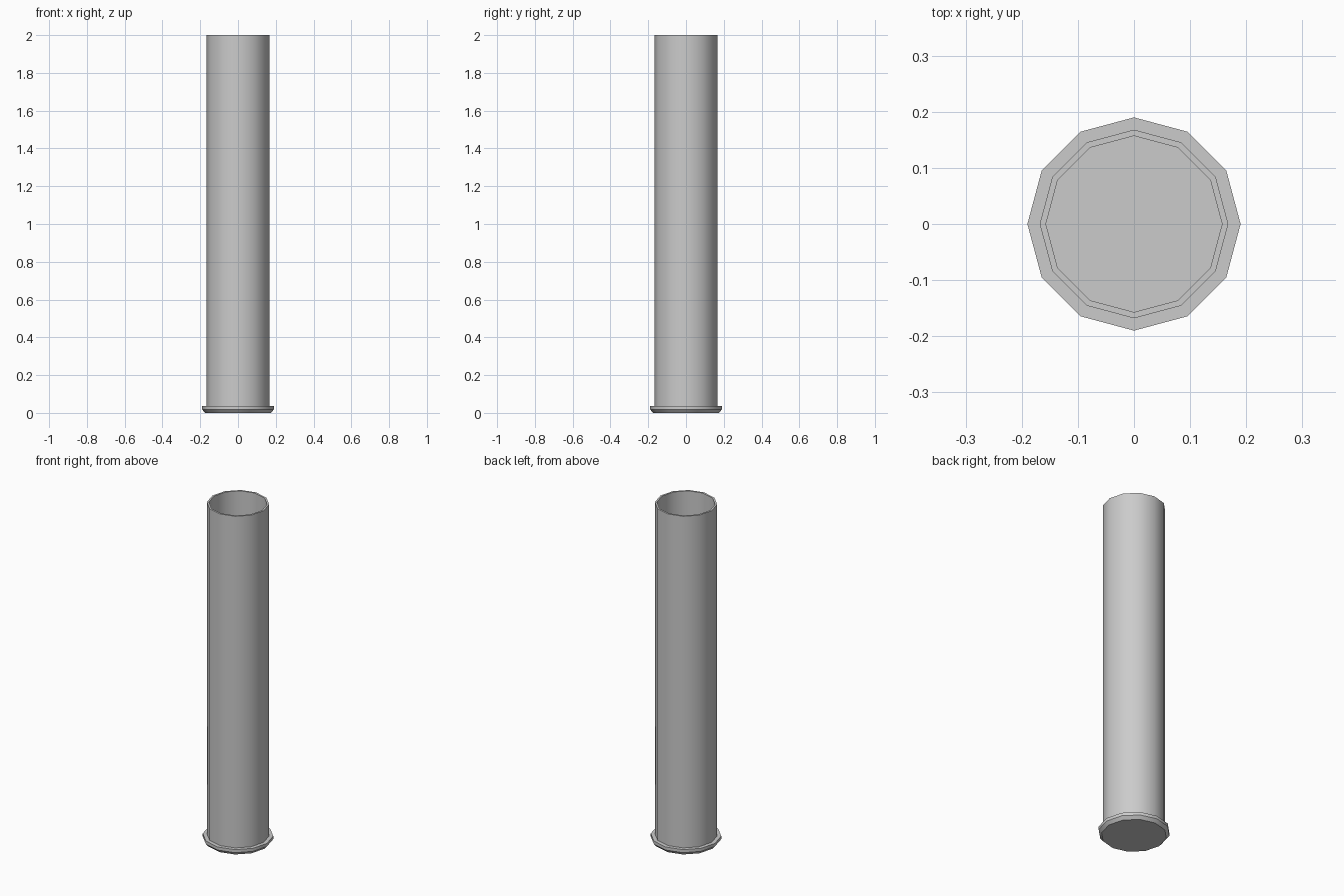
import bpy, bmesh
from math import cos, sin, pi, radians

if "Cube" in bpy.data.objects:
    bpy.data.objects.remove(bpy.data.objects["Cube"])

SIDES = 12

# Profile from bottom centre outwards, up the wall and down the bore (radius, z)
PROFILE = [(0.174, 0.0), (0.19, 0.018), (0.19, 0.036), (0.168, 0.036),
           (0.168, 2.0), (0.157, 2.0), (0.157, 0.036)]


def lathe(name, profile, sides):
    bm = bmesh.new()
    rings = [[bm.verts.new((r * cos(2 * pi * i / sides), r * sin(2 * pi * i / sides), z))
              for i in range(sides)] for r, z in profile]
    for a, b in zip(rings, rings[1:]):
        for i in range(sides):
            j = (i + 1) % sides
            bm.faces.new((a[i], a[j], b[j], b[i]))
    # Flat underside and bore floor
    bm.faces.new(rings[0][::-1])
    bm.faces.new(rings[-1])
    bmesh.ops.recalc_face_normals(bm, faces=bm.faces)
    mesh = bpy.data.meshes.new(name)
    bm.to_mesh(mesh)
    bm.free()
    obj = bpy.data.objects.new(name, mesh)
    bpy.context.collection.objects.link(obj)
    return obj


# Open tube with a flanged, chamfered base
casing = lathe("rimmed_casing", PROFILE, SIDES)
bpy.context.view_layer.objects.active = casing
casing.select_set(True)
bpy.ops.object.shade_smooth_by_angle(angle=radians(35))
